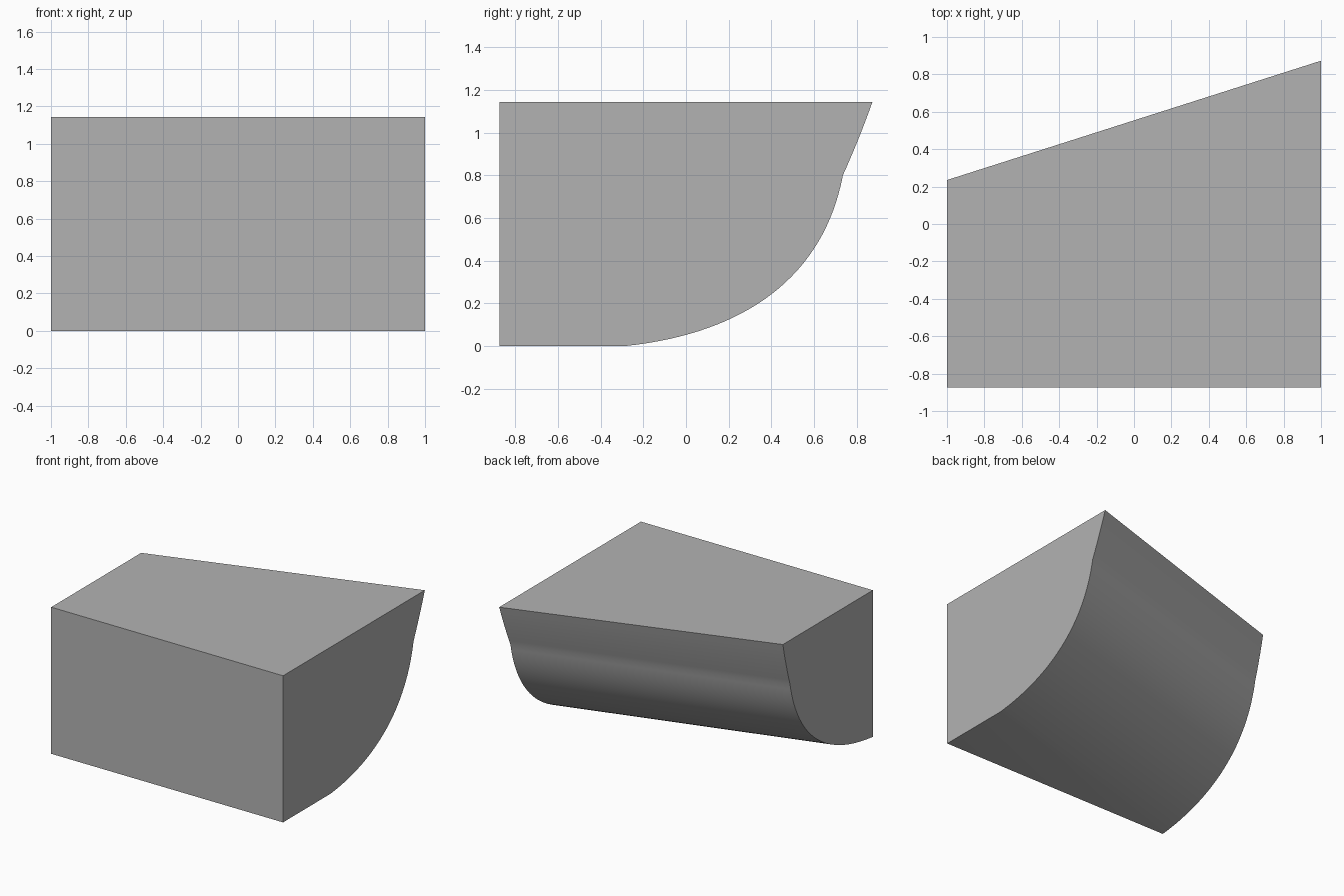
import bpy
import bmesh
import math
from mathutils import Vector
from mathutils.geometry import interpolate_bezier

cube = bpy.data.objects.get("Cube")
if cube:
    bpy.data.objects.remove(cube, do_unlink=True)

TOP, FRONT, KINK = 1.143, -0.873, 0.8
ARC_SHIFT, TOP_SHIFT = 0.588, 0.638   # how far the back recedes at the narrow end


def bezier(points, steps):
    a, b, c, d = (Vector((y, z, 0)) for y, z in points)
    return [(p.x, p.y) for p in interpolate_bezier(a, b, c, d, steps)]


# Back profile at the wide end: rounded belly, then a slight outward flare
belly = bezier([(-0.285, 0), (0.285, 0.06), (0.645, 0.33), (0.735, KINK)], 33)
flare = bezier([(0.735, KINK), (0.78, 0.9), (0.83, 1.02), (0.873, TOP)], 9)
profile = belly + flare[1:]


def narrow(y, z):
    blend = max(0, (z - KINK) / (TOP - KINK))
    return y - ARC_SHIFT - blend * (TOP_SHIFT - ARC_SHIFT), z


# Loft the wide end to the narrow end
bm = bmesh.new()


def section(x, back):
    outline = [(FRONT, TOP), (FRONT, 0)] + back
    return [bm.verts.new((x, y, z)) for y, z in outline]


wide = section(1, profile)
thin = section(-1, [narrow(y, z) for y, z in profile])
for i in range(len(wide)):
    j = (i + 1) % len(wide)
    bm.faces.new((wide[i], wide[j], thin[j], thin[i]))
bm.faces.new(wide)
bm.faces.new(thin)
bmesh.ops.remove_doubles(bm, verts=bm.verts[:], dist=0.001)
bmesh.ops.recalc_face_normals(bm, faces=bm.faces[:])

mesh = bpy.data.meshes.new("wedge_block")
bm.to_mesh(mesh)
bm.free()
block = bpy.data.objects.new("wedge_block", mesh)
bpy.context.collection.objects.link(block)

# Plain grey
grey = bpy.data.materials.new("plain_grey")
grey.use_nodes = True
colour = (0.45, 0.45, 0.45, 1)
grey.diffuse_color = colour
grey.node_tree.nodes["Principled BSDF"].inputs["Base Color"].default_value = colour
mesh.materials.append(grey)

# Smooth back, crisp edges
bpy.ops.object.select_all(action="DESELECT")
block.select_set(True)
bpy.context.view_layer.objects.active = block
bpy.ops.object.shade_smooth_by_angle(angle=math.radians(30))
